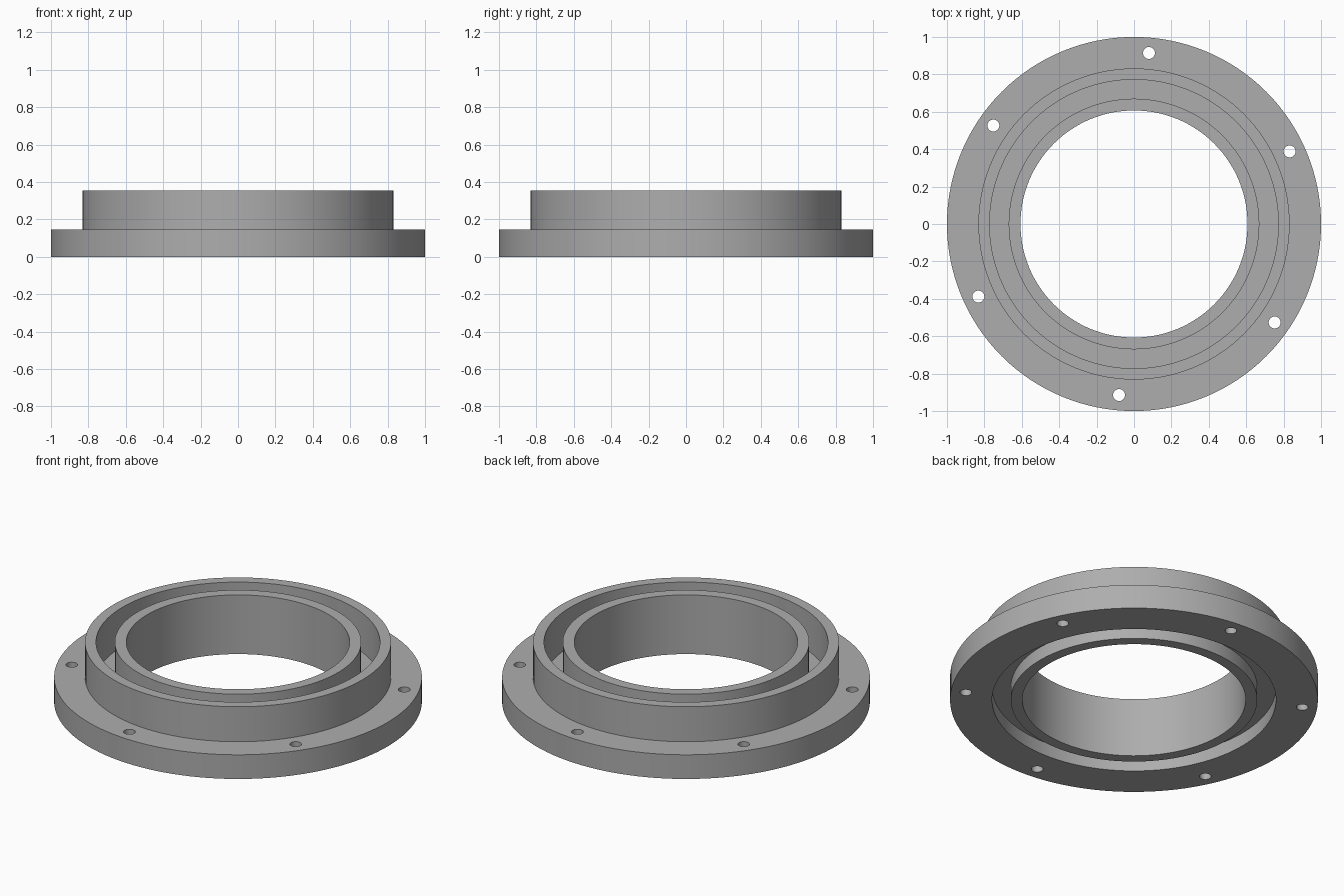
import bpy, bmesh, math
from mathutils import Matrix

SEGMENTS = 128
FLANGE_TOP, RIM_TOP = 0.145, 0.355
WEB_BOTTOM, WEB_TOP = 0.08, 0.12

cube = bpy.data.objects.get("Cube")
if cube:
    bpy.data.objects.remove(cube, do_unlink=True)

grey = bpy.data.materials.new("plain grey")
grey.use_nodes = True
grey.diffuse_color = (0.42, 0.42, 0.42, 1)
grey.node_tree.nodes["Principled BSDF"].inputs["Base Color"].default_value = grey.diffuse_color


def add_object(name, bm):
    bmesh.ops.recalc_face_normals(bm, faces=bm.faces)
    mesh = bpy.data.meshes.new(name)
    bm.to_mesh(mesh)
    bm.free()
    mesh.materials.append(grey)
    obj = bpy.data.objects.new(name, mesh)
    bpy.context.collection.objects.link(obj)
    return obj


def lathe(name, profile):
    """Revolve a closed (radius, height) outline about the z axis."""
    bm = bmesh.new()
    verts = [bm.verts.new((r, 0, z)) for r, z in profile]
    edges = [bm.edges.new((a, b)) for a, b in zip(verts, verts[1:] + verts[:1])]
    bmesh.ops.spin(bm, geom=verts + edges, cent=(0, 0, 0), axis=(0, 0, 1),
                   angle=math.tau, steps=SEGMENTS, use_merge=True)
    bmesh.ops.remove_doubles(bm, verts=bm.verts, dist=1e-5)
    return add_object(name, bm)


# Flange, outer collar and inner tube, joined by a thin web between two grooves
ring = lathe("flanged_ring", [
    (0.607, 0), (0.67, 0), (0.67, WEB_BOTTOM), (0.772, WEB_BOTTOM), (0.772, 0),
    (1, 0), (1, FLANGE_TOP), (0.832, FLANGE_TOP), (0.832, RIM_TOP),
    (0.772, RIM_TOP), (0.772, WEB_TOP), (0.67, WEB_TOP), (0.67, RIM_TOP),
    (0.607, RIM_TOP),
])

# Six bolt holes through the flange
bm = bmesh.new()
for i in range(6):
    angle = math.radians(25 + 60 * i)
    place = Matrix.Translation((0.918 * math.cos(angle), 0.918 * math.sin(angle), FLANGE_TOP / 2))
    bmesh.ops.create_cone(bm, cap_ends=True, segments=32, radius1=0.032, radius2=0.032,
                          depth=0.3, matrix=place)
cutter = add_object("bolt_hole_cutter", bm)
cutter.hide_render = True

cut = ring.modifiers.new("bolt_holes", "BOOLEAN")
cut.operation = "DIFFERENCE"
cut.solver = "EXACT"
cut.object = cutter
bpy.ops.object.select_all(action="DESELECT")
bpy.context.view_layer.objects.active = ring
ring.select_set(True)
bpy.ops.object.modifier_apply(modifier=cut.name)
bpy.data.objects.remove(cutter, do_unlink=True)
bpy.ops.object.shade_smooth_by_angle(angle=math.radians(30))
